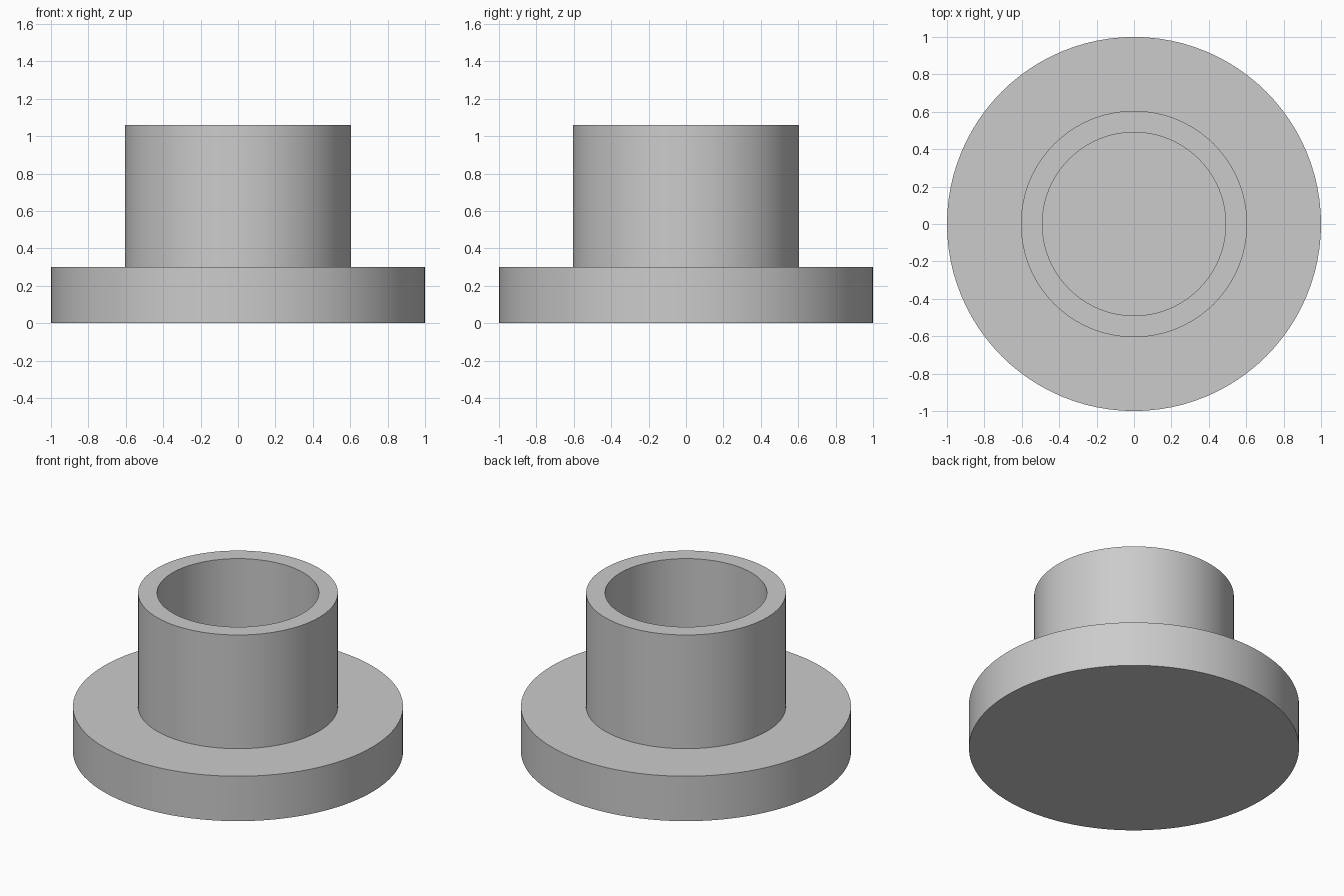
import bpy, bmesh, math

cube = bpy.data.objects.get("Cube")
if cube:
    bpy.data.objects.remove(cube, do_unlink=True)

SEGMENTS = 96

grey = bpy.data.materials.new("plain_grey")
grey.use_nodes = True
colour = (0.6, 0.6, 0.6, 1)
grey.diffuse_color = colour
grey.node_tree.nodes["Principled BSDF"].inputs["Base Color"].default_value = colour


def lathe(name, profile):
    """Revolve a (radius, z) profile about z; a zero radius closes the surface."""
    bm = bmesh.new()
    verts = [bm.verts.new((r, 0, z)) for r, z in profile]
    edges = [bm.edges.new(pair) for pair in zip(verts, verts[1:])]
    bmesh.ops.spin(bm, geom=verts + edges, cent=(0, 0, 0), axis=(0, 0, 1),
                   angle=math.tau, steps=SEGMENTS, use_merge=True)
    bmesh.ops.remove_doubles(bm, verts=bm.verts, dist=1e-5)
    bmesh.ops.recalc_face_normals(bm, faces=bm.faces)
    mesh = bpy.data.meshes.new(name)
    bm.to_mesh(mesh)
    bm.free()
    mesh.materials.append(grey)
    obj = bpy.data.objects.new(name, mesh)
    bpy.context.collection.objects.link(obj)
    bpy.ops.object.select_all(action="DESELECT")
    obj.select_set(True)
    bpy.context.view_layer.objects.active = obj
    bpy.ops.object.shade_smooth_by_angle(angle=math.radians(30))
    return obj


# Wide flange and hollow collar as one solid, with a blind bore down to the flange
BASE, TOP = 0.30, 1.06
RIM, OUTER, BORE = 1.0, 0.605, 0.49
lathe("flanged_collar", [
    (0, 0), (RIM, 0), (RIM, BASE), (OUTER, BASE),
    (OUTER, TOP), (BORE, TOP), (BORE, BASE), (0, BASE),
])
